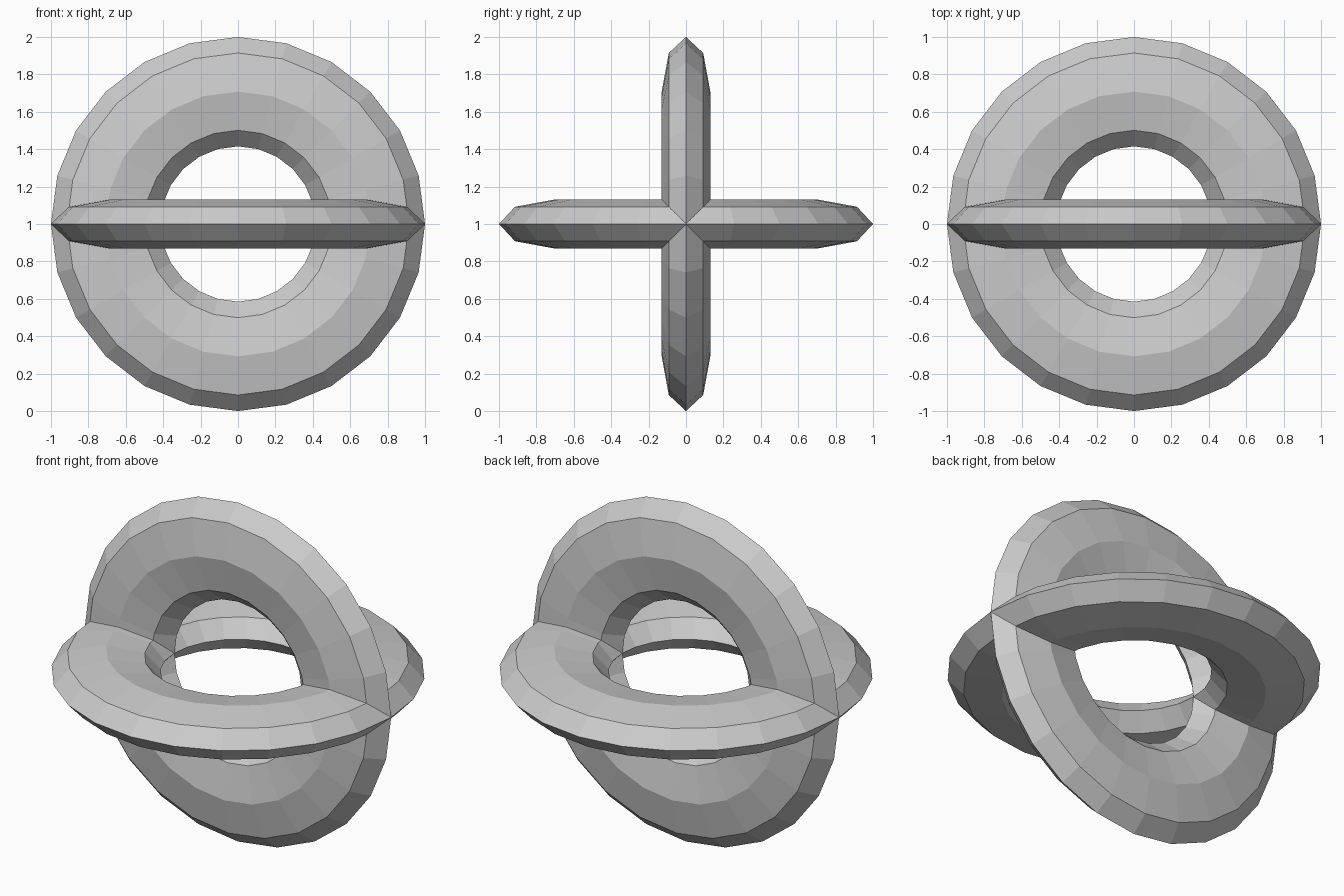
import bpy
import math

if "Cube" in bpy.data.objects:
    bpy.data.objects.remove(bpy.data.objects["Cube"])


def ring(name, tilt):
    # Low-poly torus: 24 segments around, octagonal section flattened along its axis
    bpy.ops.mesh.primitive_torus_add(
        major_segments=24, minor_segments=8,
        major_radius=0.7075, minor_radius=0.2925,
        location=(0, 0, 1), rotation=(tilt, 0, 0))
    obj = bpy.context.object
    obj.name = name
    obj.scale = (1, 1, 0.13 / 0.2925)
    bpy.ops.object.transform_apply(location=False, rotation=True, scale=True)
    bpy.ops.object.shade_flat()
    return obj


# Two identical rings crossing along the x axis
ring("horizontal_ring", 0)
ring("vertical_ring", math.pi / 2)
